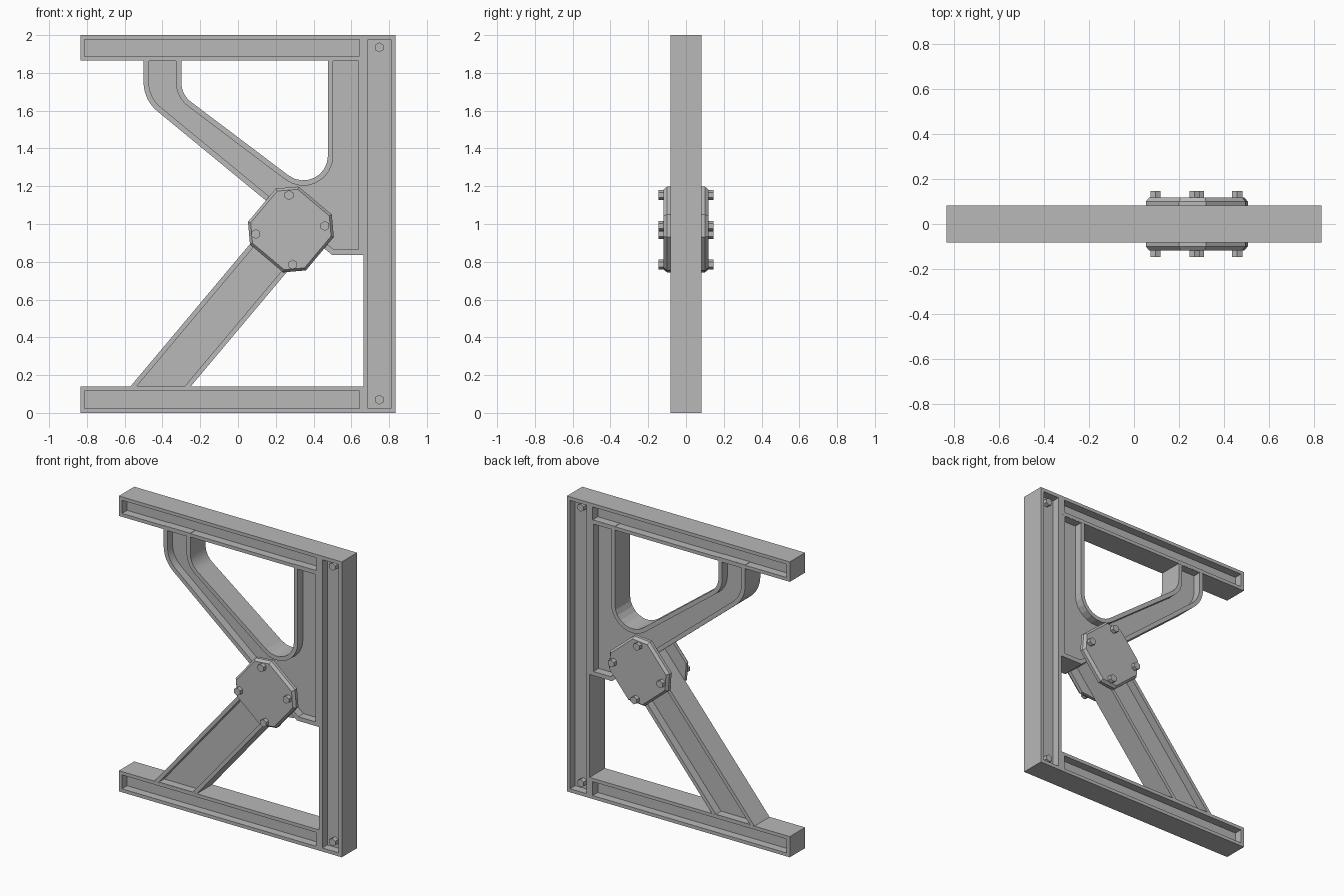
import bpy, bmesh
from math import pi, tan, radians
from mathutils import Vector, Matrix

cube = bpy.data.objects.get("Cube")
if cube:
    bpy.data.objects.remove(cube, do_unlink=True)

GREY = (0.48, 0.48, 0.48, 1)
steel = bpy.data.materials.new("grey_steel")
steel.use_nodes = True
steel.diffuse_color = GREY
steel.node_tree.nodes["Principled BSDF"].inputs["Base Color"].default_value = GREY

HALF = 0.082      # half depth of the frame
RECESS = 0.055    # depth of the channels


def finish(name, bm):
    mesh = bpy.data.meshes.new(name)
    bm.to_mesh(mesh)
    bm.free()
    mesh.materials.append(steel)
    obj = bpy.data.objects.new(name, mesh)
    bpy.context.collection.objects.link(obj)
    return obj


def rounded(corners, steps=8):
    """Outline from (x, z) or (x, z, radius) corners."""
    out = []
    for i, c in enumerate(corners):
        p = Vector(c[:2])
        if len(c) == 2:
            out.append(p)
            continue
        a = (Vector(corners[i - 1][:2]) - p).normalized()
        b = (Vector(corners[(i + 1) % len(corners)][:2]) - p).normalized()
        reach = c[2] / tan(a.angle(b) / 2)
        mid = (a + b).normalized()
        centre = p + mid * (reach / mid.dot(a))
        start, end = p + a * reach - centre, p + b * reach - centre
        sweep = start.angle_signed(end)
        for k in range(steps + 1):
            out.append(centre + Matrix.Rotation(-sweep * k / steps, 2) @ start)
    return out


def prism(outline, y0, y1):
    bm = bmesh.new()
    face = bm.faces.new([bm.verts.new((x, y0, z)) for x, z in outline])
    ext = bmesh.ops.extrude_face_region(bm, geom=[face], use_keep_orig=True)
    verts = [v for v in ext["geom"] if isinstance(v, bmesh.types.BMVert)]
    bmesh.ops.translate(bm, verts=verts, vec=(0, y1 - y0, 0))
    bmesh.ops.recalc_face_normals(bm, faces=bm.faces)
    bm.normal_update()
    return bm


def channel(name, corners, rim, half=HALF):
    """Solid outline with a rimmed recess on front and back."""
    bm = prism(rounded(corners), -half, half)
    for cap in [f for f in bm.faces if abs(f.normal.y) > 0.99]:
        bmesh.ops.inset_region(bm, faces=[cap], thickness=rim, use_even_offset=True)
        bmesh.ops.inset_region(bm, faces=[cap], thickness=0, depth=-RECESS)
    return finish(name, bm)


def box(x0, x1, z0, z1):
    return [(x0, z0), (x1, z0), (x1, z1), (x0, z1)]


def bolt(name, x, z, y0, y1):
    bm = bmesh.new()
    place = Matrix.Translation((x, (y0 + y1) / 2, z)) @ Matrix.Rotation(pi / 2, 4, 'X')
    bmesh.ops.create_cone(bm, cap_ends=True, segments=6, radius1=0.026,
                          radius2=0.026, depth=abs(y1 - y0), matrix=place)
    return finish(name, bm)


# Outer frame
channel("top_beam", box(-0.835, 0.665, 1.865, 2), 0.023)
channel("bottom_beam", box(-0.835, 0.665, 0, 0.14), 0.023)
channel("column", box(0.665, 0.835, 0, 2), 0.024)

# Upper bracket, tucked into the lower rim of the top beam
channel("upper_bracket", [
    (-0.5, 1.89), (-0.5, 1.657, 0.2), (0.498, 0.836), (0.665, 0.836),
    (0.665, 1.89), (0.476, 1.89), (0.476, 1.10, 0.13),
    (-0.3, 1.685, 0.13), (-0.3, 1.89)], 0.028, HALF - 0.0008)

# Diagonal strut, butted against the bracket
channel("lower_strut", [
    (-0.588, 0.118), (-0.269, 0.118), (0.401, 0.915), (0.212, 1.071)],
    0.025, HALF - 0.0008)

# Bolted joint plates: tilted squares with cut corners and a chamfered face
CENTRE = Vector((0.28, 0.971))
TILT = Matrix.Rotation(radians(-40), 2)
S, C = 0.2, 0.115
octagon = [CENTRE + TILT @ Vector(p) for p in (
    (-C, S), (C, S), (S, C), (S, -C), (C, -S), (-C, -S), (-S, -C), (-S, C))]
plate_bolts = [(0.27, 1.153), (0.46, 0.99), (0.29, 0.785), (0.095, 0.947)]
column_bolts = [(0.748, 1.935), (0.748, 0.07)]

for side, label in ((-1, "front"), (1, "back")):
    bm = prism(octagon, side * (HALF - 0.004), side * 0.1)
    cap = max(bm.faces, key=lambda f: f.normal.y * side)
    bmesh.ops.inset_region(bm, faces=[cap], thickness=0.014, depth=0.018,
                           use_even_offset=True)
    finish(label + "_joint_plate", bm)
    for x, z in plate_bolts:
        bolt(label + "_plate_bolt", x, z, side * 0.11, side * 0.146)
    for x, z in column_bolts:
        bolt(label + "_column_bolt", x, z, side * 0.02, side * 0.06)
